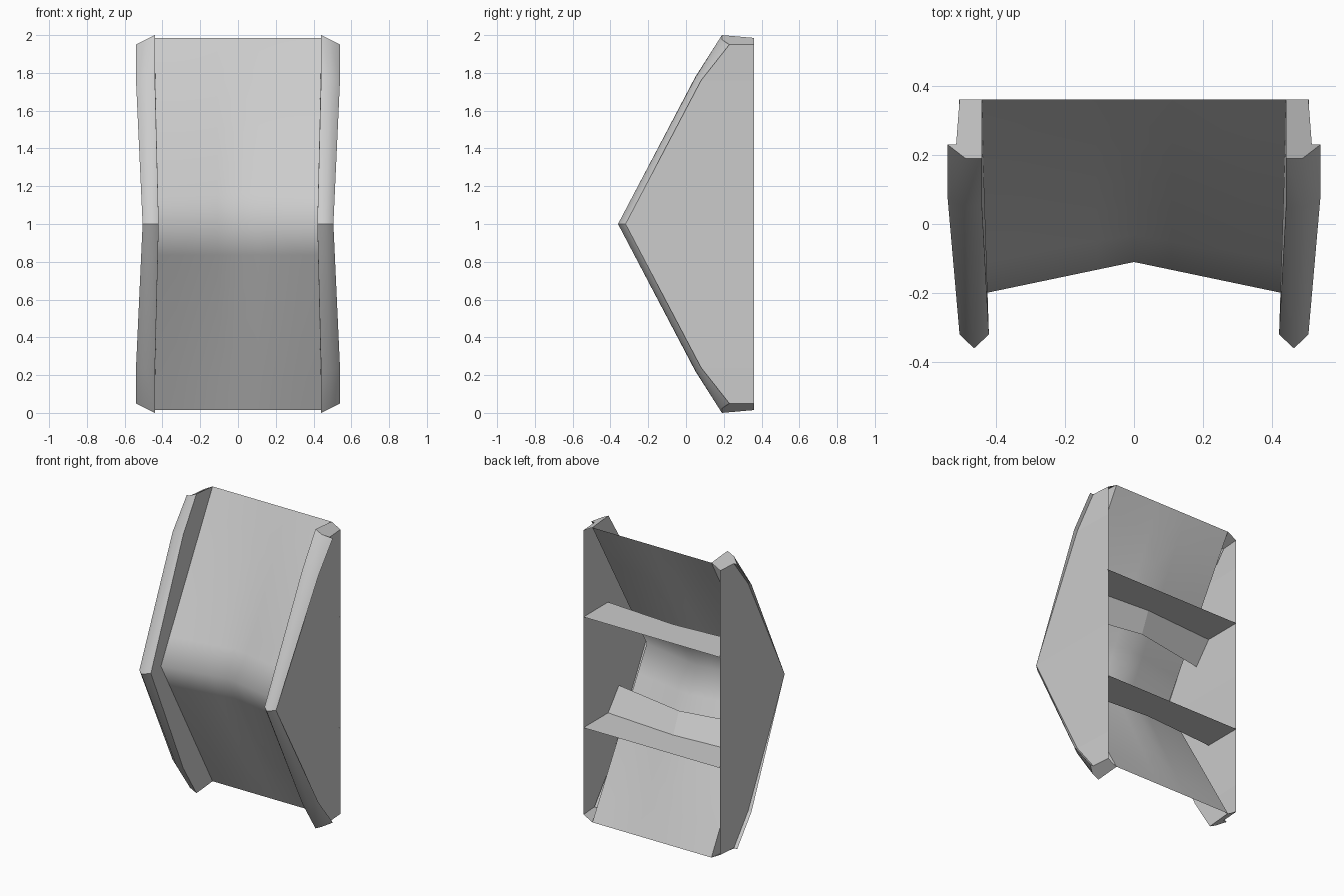
import bpy, bmesh
from mathutils import Vector

if "Cube" in bpy.data.objects:
    bpy.data.objects.remove(bpy.data.objects["Cube"])


def build(name, faces, merge=True, smooth=True, angle=40, mirror_z=True):
    """Mesh from coordinate faces (x > 0, z > 1), mirrored across x = 0 and z = 1."""
    bm = bmesh.new()
    for f in faces:
        bm.faces.new([bm.verts.new((x, y, z - 1)) for x, y, z in f])
    bmesh.ops.remove_doubles(bm, verts=bm.verts, dist=0.0005)
    me = bpy.data.meshes.new(name)
    bm.to_mesh(me)
    bm.free()
    ob = bpy.data.objects.new(name, me)
    bpy.context.collection.objects.link(ob)
    ob.location.z = 1
    mod = ob.modifiers.new("mirror", 'MIRROR')
    mod.use_axis = (True, False, mirror_z)
    mod.use_mirror_merge = merge
    for p in me.polygons:
        p.use_smooth = smooth
    return ob


def loft(a, b):
    """Quads between two equally long point rows."""
    return [(a[i], a[i + 1], b[i + 1], b[i]) for i in range(len(a) - 1)]


def line(a, b, stops):
    a, b = Vector(a), Vector(b)
    return [a.lerp(b, t) for t in stops]


# Long edges of the shell, listed from mid height to the top
plate_edge = [(.505, -.32, 1), (.515, .08, 1.76), (.515, .23, 1.95)]
outer = [(.505, -.32, 1), (.54, .08, 1.76), (.54, .23, 1.95)]
ridge = [(.463, -.36, 1), (.49, .05, 1.775), (.488, .19, 1.976)]
inner = [(.42, -.32, 1), (.44, .05, 1.78), (.44, .19, 2)]
panel_mid, panel_top = (.43, -.2, 1), (.44, .36, 1.985)
panel_edge = line(panel_mid, panel_top, (0, .78, 1))

# Flat side plates
back = [(.505, .36, 1), (.505, .36, 1.76), (.505, .36, 1.95)]
build("side_plate", loft(back, plate_edge), smooth=False)

# Smooth front rails, creased at mid height
build("front_rail", loft(outer, ridge) + loft(ridge, inner), merge=False)

# Narrow strip behind each rail where it overhangs the plate
build("rail_back", [(plate_edge[0], plate_edge[1], outer[1]),
                    (plate_edge[1], plate_edge[2], outer[2], outer[1])], smooth=False)

# Inner walls joining rails to the front panel
build("inner_wall", loft(inner, panel_edge), smooth=False)

# End caps
build("end_cap", [(back[2], plate_edge[2], outer[2], ridge[2], inner[2], panel_top)],
      smooth=False)

# Folded, slightly hollow front panel
steps = [i / 6 for i in range(7)]
edge_col = line(panel_mid, panel_top, steps)
centre_col = line((0, -.11, 1), (0, .36, 1.985), steps)
cols = [[c.lerp(e, t) for c, e in zip(centre_col, edge_col)] for t in (0, .25, .5, .75, 1)]
build("front_panel", [f for a, b in zip(cols, cols[1:]) for f in loft(a, b)])

# Two folded cross shelves with their front edges bent back at the centre
shelf_side = [(.506, .36, 1.37), (.506, .10, 1.37), (.506, -.015, 1.23)]
shelf_centre = [(0, .36, 1.37), (0, .135, 1.37), (0, .075, 1.23)]
build("cross_shelf", loft(shelf_side, shelf_centre), smooth=False)
